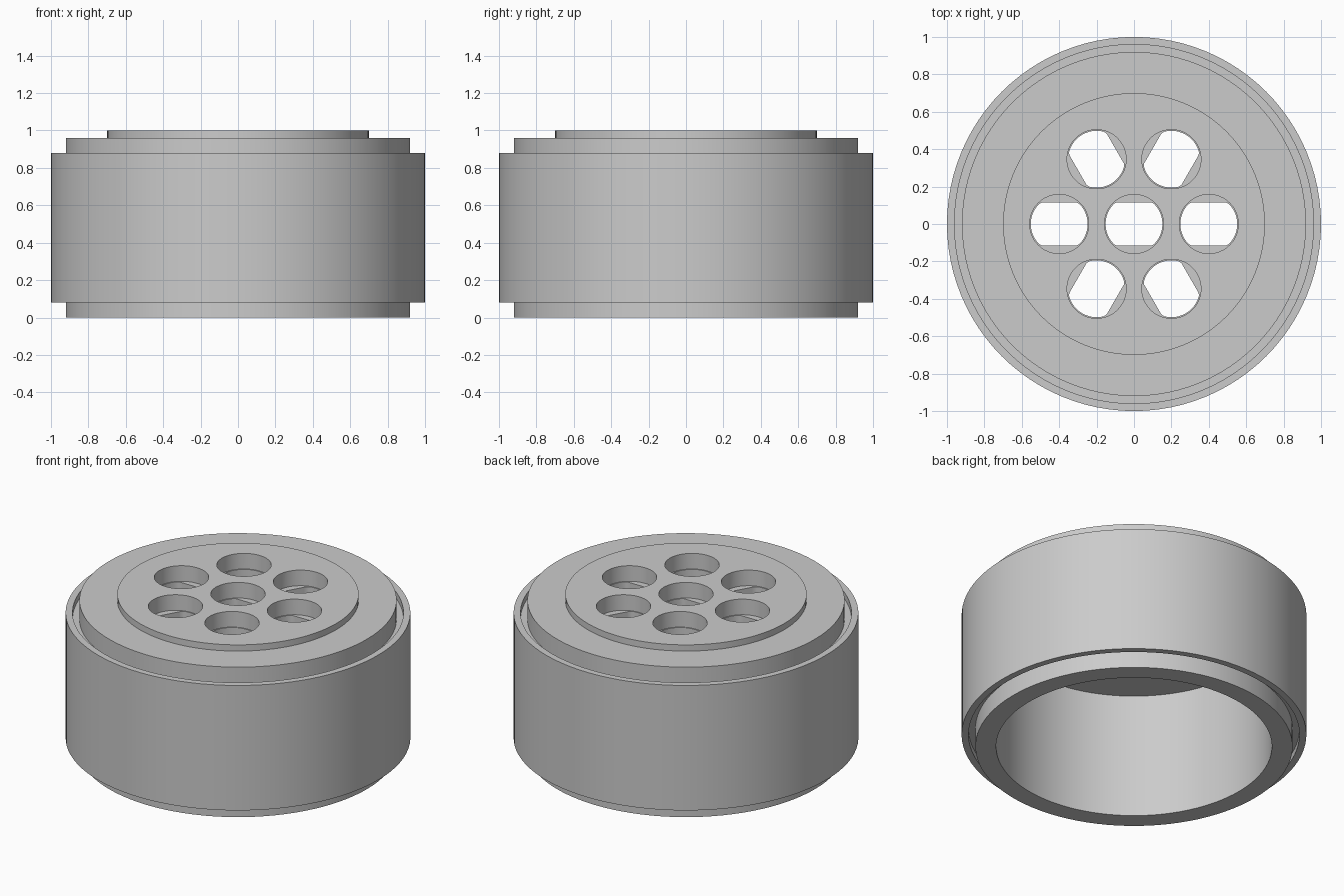
import bpy, bmesh
from math import sin, cos, pi, radians
from mathutils import Matrix, Vector

cube = bpy.data.objects.get("Cube")
if cube:
    bpy.data.objects.remove(cube)

SEGMENTS = 96
grey = bpy.data.materials.new("plain_grey")
grey.use_nodes = True
COLOUR = (0.6, 0.6, 0.6, 1)
grey.diffuse_color = COLOUR
grey.node_tree.nodes["Principled BSDF"].inputs["Base Color"].default_value = COLOUR


def add_object(name, bm):
    bmesh.ops.recalc_face_normals(bm, faces=bm.faces)
    mesh = bpy.data.meshes.new(name)
    bm.to_mesh(mesh)
    bm.free()
    mesh.materials.append(grey)
    obj = bpy.data.objects.new(name, mesh)
    bpy.context.collection.objects.link(obj)
    return obj


def lathe(name, profile):
    """Spin a profile of (radius, height) points around z."""
    bm = bmesh.new()
    verts = [bm.verts.new((r, 0, z)) for r, z in profile]
    edges = [bm.edges.new(pair) for pair in zip(verts, verts[1:])]
    bmesh.ops.spin(bm, geom=verts + edges, cent=(0, 0, 0), axis=(0, 0, 1),
                   angle=2 * pi, steps=SEGMENTS, use_duplicate=False)
    bmesh.ops.remove_doubles(bm, verts=bm.verts, dist=0.0005)
    return add_object(name, bm)


def prisms(name, radius, half_width, bottom, top):
    """Seven upright prisms: round, with flat sides along the radial direction."""
    bm = bmesh.new()
    places = [(0, 0)] + [(0.4, radians(60 * i)) for i in range(6)]
    for distance, angle in places:
        turn = Matrix.Rotation(angle, 4, "Z")
        ring = []
        for i in range(48):
            a = 2 * pi * i / 48
            y = max(-half_width, min(half_width, radius * sin(a)))
            ring.append(bm.verts.new(
                turn @ Vector((distance + radius * cos(a), y, bottom))))
        face = bm.faces.new(ring)
        out = bmesh.ops.extrude_face_region(bm, geom=[face])
        moved = [v for v in out["geom"] if isinstance(v, bmesh.types.BMVert)]
        bmesh.ops.translate(bm, verts=moved, vec=(0, 0, top - bottom))
    return add_object(name, bm)


# Hollow cap with outer sleeve, narrow grooves and raised top disc
body = lathe("vented_cap", [
    (0, 1.0), (0.7, 1.0), (0.7, 0.96), (0.92, 0.96), (0.92, 0.84),
    (0.96, 0.84), (0.96, 0.88), (1, 0.88), (1, 0.08), (0.96, 0.08),
    (0.96, 0.12), (0.92, 0.12), (0.92, 0), (0.8, 0), (0.8, 0.8), (0, 0.8)])

# Round vents above, flat-sided openings below
cutters = [prisms("round_vent_cutter", 0.158, 1, 0.9, 1.1),
           prisms("flat_sided_vent_cutter", 0.152, 0.115, 0.7, 0.95)]
for cutter in cutters:
    cutter.hide_render = True
    mod = body.modifiers.new(cutter.name, "BOOLEAN")
    mod.object = cutter
    mod.operation = "DIFFERENCE"
    mod.solver = "EXACT"

bpy.ops.object.select_all(action="DESELECT")
body.select_set(True)
bpy.context.view_layer.objects.active = body
for cutter in cutters:
    bpy.ops.object.modifier_apply(modifier=cutter.name)
    bpy.data.objects.remove(cutter)
bpy.ops.object.shade_smooth_by_angle(angle=radians(30))
